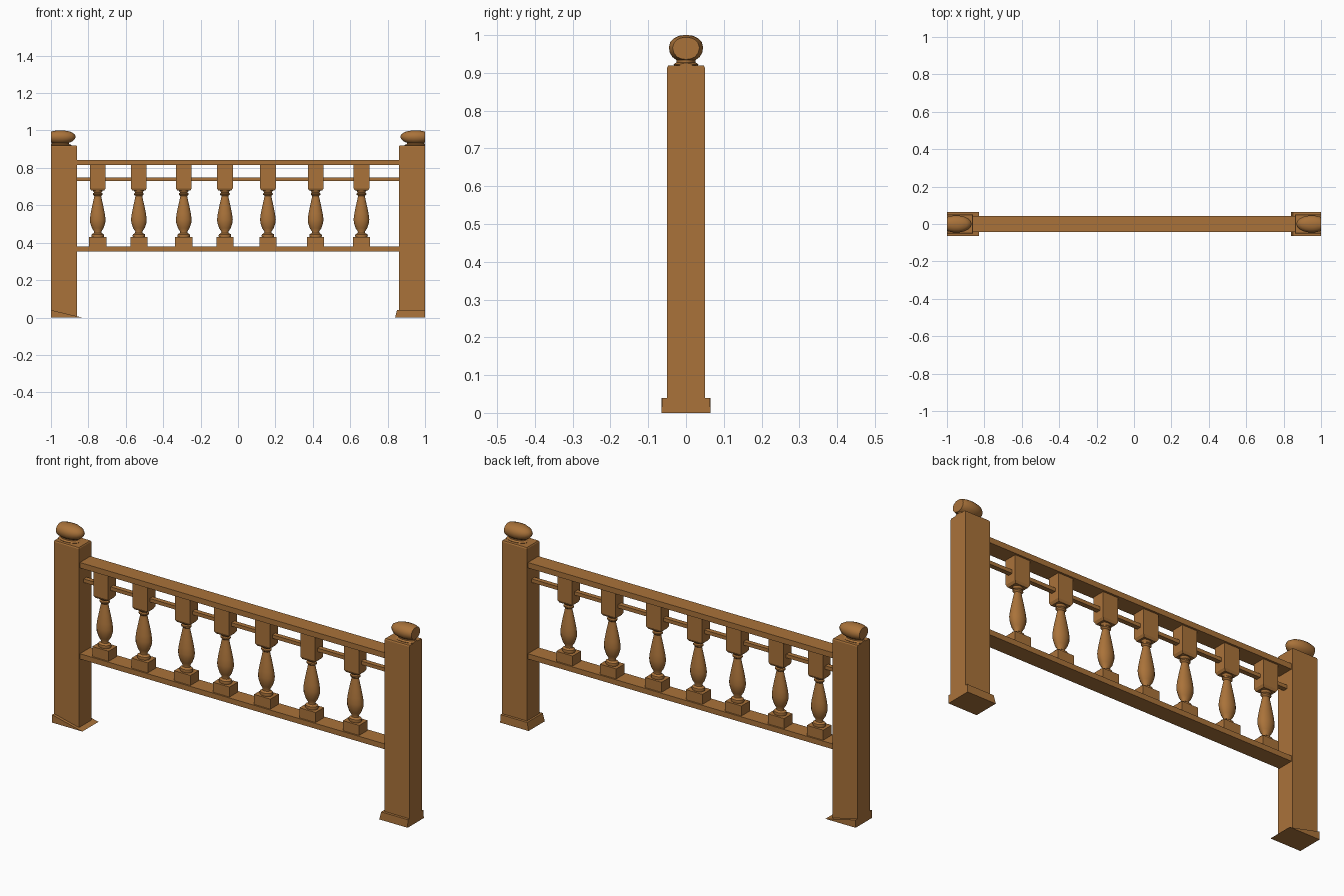
import bpy, bmesh, math

if "Cube" in bpy.data.objects:
    bpy.data.objects.remove(bpy.data.objects["Cube"])

wood = bpy.data.materials.new("brown wood")
wood.diffuse_color = (0.40, 0.17, 0.042, 1)
wood.use_nodes = True
wood.node_tree.nodes["Principled BSDF"].inputs["Base Color"].default_value = wood.diffuse_color


def finish(bm, name, smooth=False):
    bmesh.ops.recalc_face_normals(bm, faces=bm.faces)
    me = bpy.data.meshes.new(name)
    bm.to_mesh(me)
    bm.free()
    me.materials.append(wood)
    ob = bpy.data.objects.new(name, me)
    bpy.context.collection.objects.link(ob)
    if smooth:
        bpy.ops.object.select_all(action='DESELECT')
        ob.select_set(True)
        bpy.context.view_layer.objects.active = ob
        bpy.ops.object.shade_smooth_by_angle(angle=math.radians(40))
    return ob


def stack(name, sections):
    """Closed solid through rectangles (x0, x1, half_y, z)."""
    bm = bmesh.new()
    rings = [[bm.verts.new(p) for p in
              ((a, -h, z), (b, -h, z), (b, h, z), (a, h, z))]
             for a, b, h, z in sections]
    bm.faces.new(rings[0])
    bm.faces.new(rings[-1])
    for lo, hi in zip(rings, rings[1:]):
        for i in range(4):
            j = (i + 1) % 4
            bm.faces.new((lo[i], lo[j], hi[j], hi[i]))
    return finish(bm, name)


def lathe(name, cx, profile, y_scale, n=14, clip=None):
    """Turned part with an oval section; optionally cut flat at x = clip."""
    bm = bmesh.new()
    rings = [[bm.verts.new((cx + r * math.cos(2 * math.pi * i / n),
                            r * y_scale * math.sin(2 * math.pi * i / n), z))
              for i in range(n)] for r, z in profile]
    bm.faces.new(rings[0])
    bm.faces.new(rings[-1])
    for lo, hi in zip(rings, rings[1:]):
        for i in range(n):
            j = (i + 1) % n
            bm.faces.new((lo[i], lo[j], hi[j], hi[i]))
    if clip:
        bmesh.ops.bisect_plane(bm, geom=bm.verts[:] + bm.edges[:] + bm.faces[:],
                               plane_co=(clip, 0, 0), plane_no=(clip, 0, 0),
                               clear_outer=True)
        bmesh.ops.holes_fill(bm, edges=[e for e in bm.edges if e.is_boundary])
    return finish(bm, name, True)


# End posts with a slightly eased top, and oval ball finials cut at the ends
finial = [(0.055, 0.915), (0.06, 0.922), (0.046, 0.928), (0.046, 0.934),
          (0.066, 0.942), (0.078, 0.954), (0.082, 0.967), (0.076, 0.981),
          (0.058, 0.992), (0.034, 0.998), (0.01, 1.0)]
for side, s in (("left", -1), ("right", 1)):
    x0, x1 = sorted((s * 0.86, s * 1.0))
    stack(side + "_post", [(x0, x1, 0.05, 0), (x0, x1, 0.05, 0.914),
                           (x0 + 0.003 * (s > 0), x1 - 0.003 * (s < 0), 0.047, 0.92)])
    lathe(side + "_finial", s * 0.95, finial, 0.56, 18, clip=s)

# Post plinths: the left one slopes down to the ground, the right one is a block
left = stack("left_plinth", [(-1, -0.83, 0.065, 0), (-1, -0.85, 0.065, 0.04)])
for v in left.data.vertices:
    if v.co.z > 0.01 and v.co.x > -0.9:
        v.co.z = 0.004
stack("right_plinth", [(0.84, 1, 0.065, 0), (0.85, 1, 0.063, 0.04)])

# Horizontal rails
for name, h, z0, z1 in (("top_rail", 0.042, 0.815, 0.843),
                        ("middle_rail", 0.012, 0.73, 0.748),
                        ("bottom_rail", 0.042, 0.352, 0.379)):
    stack(name, [(-0.865, 0.865, h, z0), (-0.865, 0.865, h, z1)])

# Balusters: square foot, turned vase, square head
vase = [(0.03, 0.425), (0.034, 0.436), (0.032, 0.445), (0.02, 0.452),
        (0.019, 0.46), (0.031, 0.478), (0.040, 0.505), (0.042, 0.525),
        (0.038, 0.555), (0.030, 0.595), (0.021, 0.635), (0.018, 0.65),
        (0.026, 0.657), (0.026, 0.663), (0.020, 0.668), (0.030, 0.684)]
for x in (-0.75, -0.53, -0.29, -0.07, 0.16, 0.415, 0.66):
    stack("baluster_foot", [(x - 0.046, x + 0.046, 0.034, 0.375),
                            (x - 0.046, x + 0.046, 0.034, 0.43)])
    lathe("baluster_vase", x, vase, 0.76)
    stack("baluster_head", [(x - 0.034, x + 0.034, 0.026, 0.678),
                            (x - 0.042, x + 0.042, 0.032, 0.69),
                            (x - 0.042, x + 0.042, 0.032, 0.82)])
